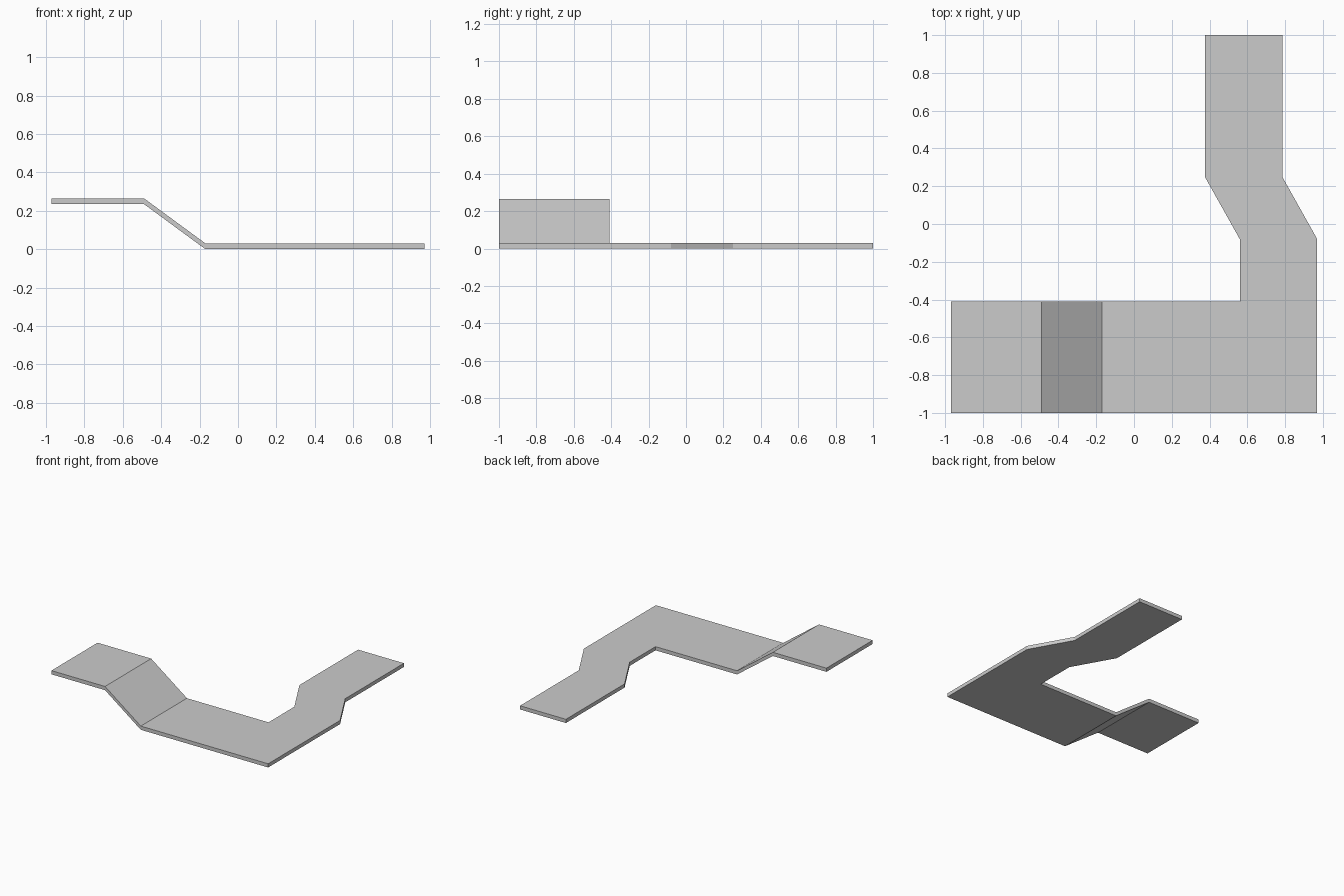
import bpy
import bmesh

cube = bpy.data.objects.get("Cube")
if cube:
    bpy.data.objects.remove(cube, do_unlink=True)

THICK = 0.03
HIGH = 0.235
FRONT, INNER = -1.0, -0.41

grey = bpy.data.materials.new("plain grey")
grey.use_nodes = True
colour = (0.6, 0.6, 0.6, 1)
grey.diffuse_color = colour
grey.node_tree.nodes["Principled BSDF"].inputs["Base Color"].default_value = colour

bm = bmesh.new()


def edge_pair(x, z):
    """Front and inner corner of the walkway at one x position."""
    return [bm.verts.new((x, y, z)) for y in (FRONT, INNER)]


# Raised landing and ramp share their cross edges with the floor
end = edge_pair(-0.97, HIGH)
ramp_top = edge_pair(-0.49, HIGH)
ramp_foot = edge_pair(-0.17, 0)
for a, b in ((end, ramp_top), (ramp_top, ramp_foot)):
    bm.faces.new((a[0], b[0], b[1], a[1]))

# Flat floor: corner, then the arm that steps sideways towards the back
arm = [(0.97, FRONT), (0.97, -0.08), (0.785, 0.25), (0.785, 1.0),
       (0.375, 1.0), (0.375, 0.25), (0.56, -0.08), (0.56, INNER)]
outline = [bm.verts.new((x, y, 0)) for x, y in arm]
bm.faces.new([ramp_foot[0], *outline, ramp_foot[1]])

# Give the whole sheet its vertical thickness
top = bmesh.ops.extrude_face_region(bm, geom=bm.faces[:], use_keep_orig=True)
raised = [g for g in top["geom"] if isinstance(g, bmesh.types.BMVert)]
bmesh.ops.translate(bm, verts=raised, vec=(0, 0, THICK))
bmesh.ops.recalc_face_normals(bm, faces=bm.faces[:])

mesh = bpy.data.meshes.new("walkway")
bm.to_mesh(mesh)
bm.free()
mesh.materials.append(grey)
walkway = bpy.data.objects.new("walkway", mesh)
bpy.context.collection.objects.link(walkway)
